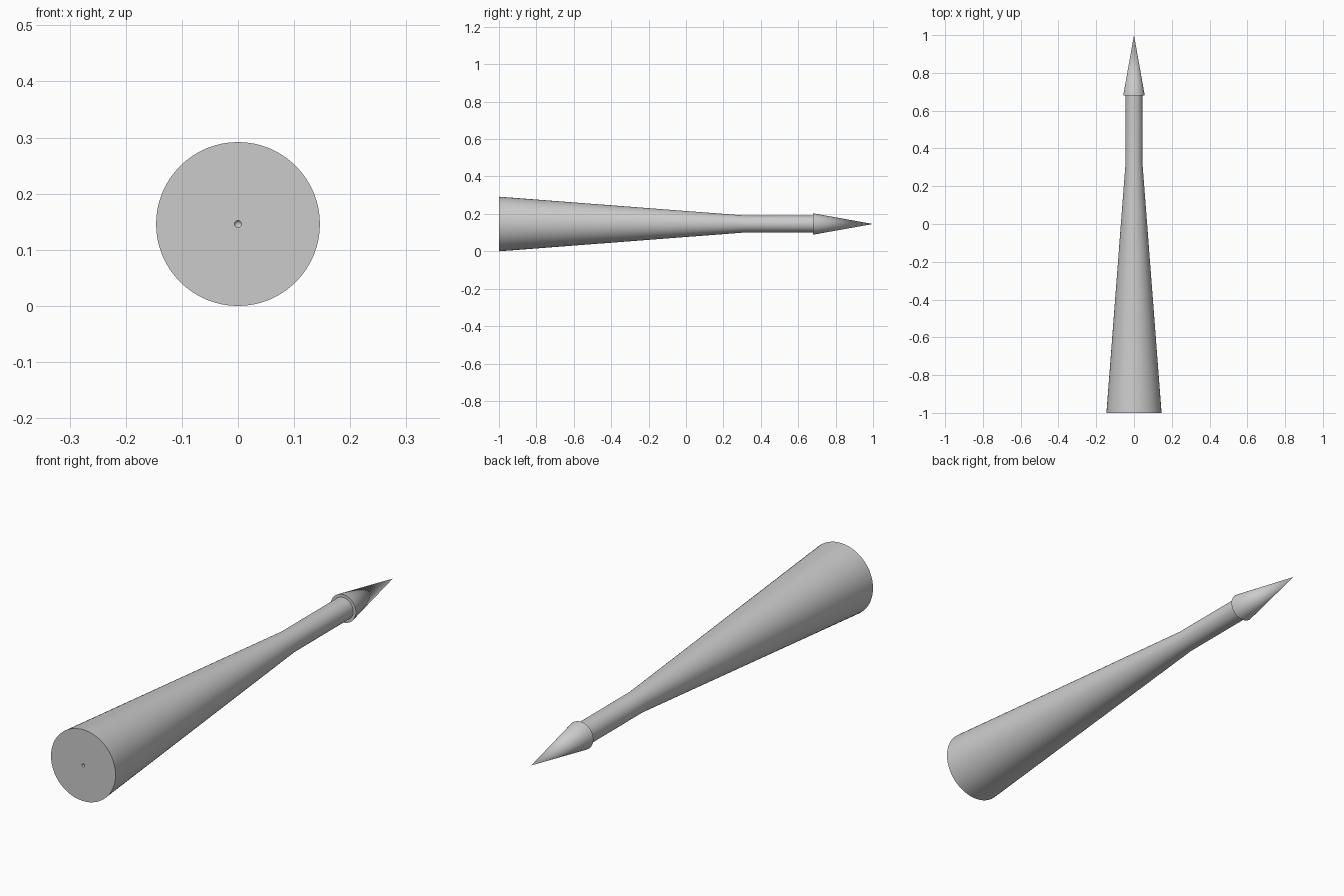
import bpy, bmesh, math

if "Cube" in bpy.data.objects:
    bpy.data.objects.remove(bpy.data.objects["Cube"])

SEGMENTS = 64
AXIS_Z = 0.146


def lathe(name, profile):
    """Revolve (radius, y) points around the long y axis."""
    bm = bmesh.new()
    verts = [bm.verts.new((r, y, 0)) for r, y in profile]
    edges = [bm.edges.new(pair) for pair in zip(verts, verts[1:])]
    bmesh.ops.spin(bm, geom=verts + edges, cent=(0, 0, 0), axis=(0, 1, 0),
                   angle=math.tau, steps=SEGMENTS, use_duplicate=False)
    bmesh.ops.remove_doubles(bm, verts=bm.verts, dist=1e-5)
    bmesh.ops.recalc_face_normals(bm, faces=bm.faces)
    mesh = bpy.data.meshes.new(name)
    bm.to_mesh(mesh)
    bm.free()
    obj = bpy.data.objects.new(name, mesh)
    obj.location.z = AXIS_Z
    bpy.context.collection.objects.link(obj)
    bpy.ops.object.select_all(action='DESELECT')
    obj.select_set(True)
    bpy.context.view_layer.objects.active = obj
    bpy.ops.object.shade_smooth_by_angle(angle=math.radians(30))
    bpy.ops.object.shade_smooth_by_angle(angle=math.radians(30))
    return obj


# Tapered handle and straight shaft, with a small blind hole in the end face
lathe("tapered_shaft", [(0, -0.95), (0.006, -0.96), (0.006, -1), (0.146, -1),
                        (0.045, 0.32), (0.045, 0.68)])

# Pointed head with an overhanging shoulder
lathe("pointed_head", [(0.045, 0.68), (0.057, 0.68), (0, 1)])
